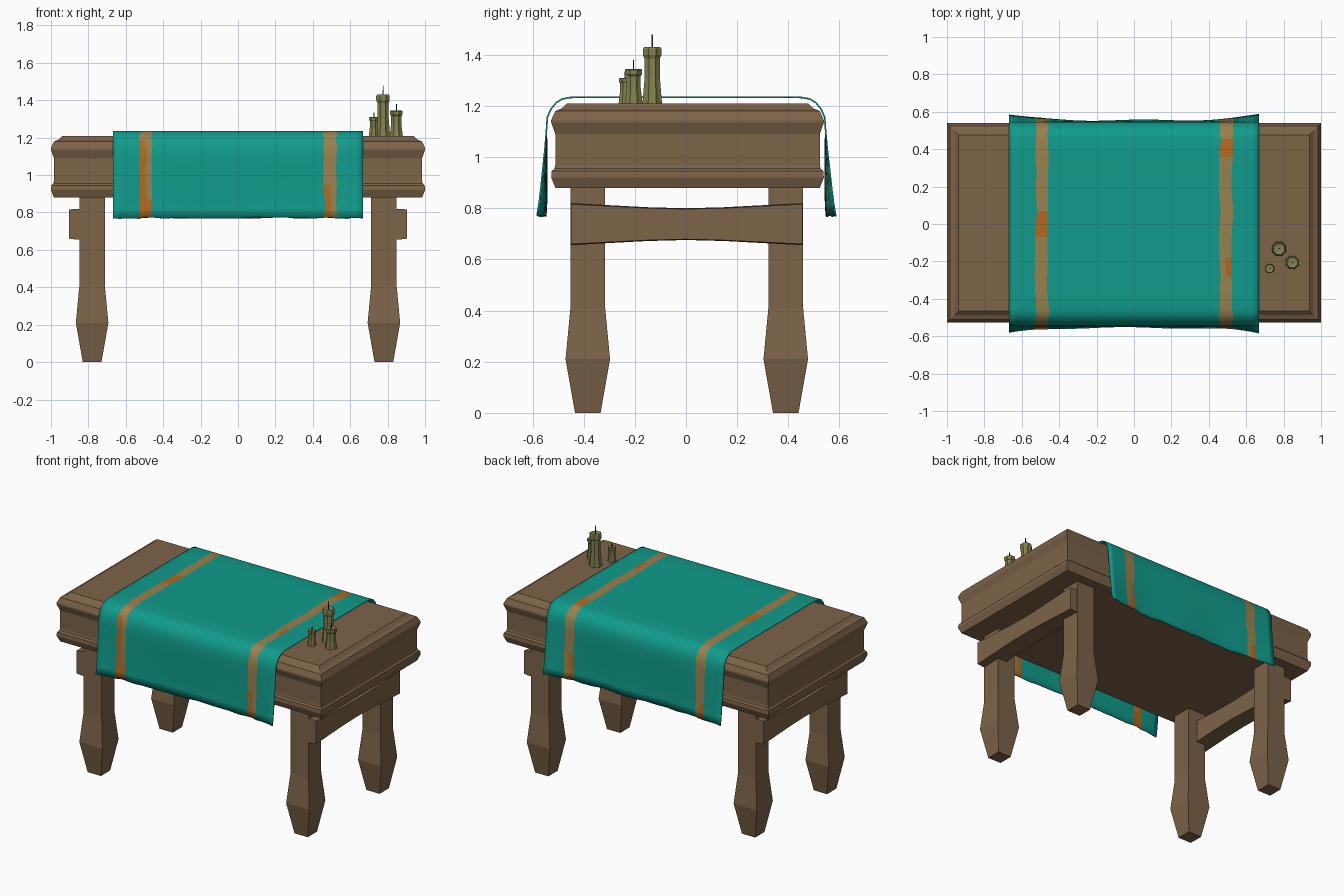
import bpy, bmesh, math, random

if "Cube" in bpy.data.objects:
    bpy.data.objects.remove(bpy.data.objects["Cube"])

random.seed(4)


def material(name, rgb):
    m = bpy.data.materials.new(name)
    m.diffuse_color = (*rgb, 1)
    m.use_nodes = True
    m.node_tree.nodes["Principled BSDF"].inputs["Base Color"].default_value = m.diffuse_color
    return m


WOOD = material("brown wood", (0.205, 0.125, 0.065))
TEAL = material("teal cloth", (0.005, 0.33, 0.26))
TAN = material("tan stripe", (0.32, 0.22, 0.075))
ORANGE = material("orange stripe", (0.45, 0.14, 0.015))
WAX = material("olive wax", (0.23, 0.225, 0.075))
WICK = material("dark wick", (0.03, 0.025, 0.015))


def finish(bm, name, mats):
    bmesh.ops.recalc_face_normals(bm, faces=bm.faces)
    me = bpy.data.meshes.new(name)
    bm.to_mesh(me)
    bm.free()
    for m in mats:
        me.materials.append(m)
    ob = bpy.data.objects.new(name, me)
    bpy.context.collection.objects.link(ob)
    return ob


def loft(name, rings, mats):
    """Join rings of points and cap both ends."""
    bm = bmesh.new()
    loops = [[bm.verts.new(p) for p in ring] for ring in rings]
    n = len(loops[0])
    for a, b in zip(loops, loops[1:]):
        for i in range(n):
            j = (i + 1) % n
            bm.faces.new((a[i], a[j], b[j], b[i]))
    bm.faces.new(loops[0])
    bm.faces.new(loops[-1])
    return finish(bm, name, mats)


def rect(cx, cy, hx, hy, z):
    return [(cx + sx * hx, cy + sy * hy, z)
            for sx, sy in ((-1, -1), (1, -1), (1, 1), (-1, 1))]


# Moulded table top: (height, inset from the widest outline)
moulding = [(0.88, 0.016), (0.92, 0.0), (0.945, 0.002), (0.955, 0.013),
            (0.97, 0.016), (1.09, 0.016), (1.135, 0.0), (1.145, 0.0),
            (1.18, 0.016), (1.19, 0.04), (1.21, 0.062)]
loft("table_top", [rect(0, 0.006, 1 - i, 0.533 - i, z) for z, i in moulding], [WOOD])

# Four square legs with swollen feet
leg_profile = [(0, 0.05), (0.21, 0.087), (0.41, 0.068), (0.89, 0.068)]
for sx, side in ((-1, "left"), (1, "right")):
    for y, end in ((-0.384, "front"), (0.39, "back")):
        loft(f"{end}_{side}_leg",
             [rect(sx * 0.78, y, h, h, z) for z, h in leg_profile], [WOOD])
    # Arched side rail across each pair of legs
    top = [(-0.45, 0.82), (-0.3, 0.812), (-0.15, 0.804), (0, 0.8),
           (0.15, 0.804), (0.3, 0.812), (0.456, 0.82)]
    outline = top + [(y, 1.476 - z) for y, z in reversed(top)]
    rings = [[(sx * x, y, 0.738 + (z - 0.738) * k) for y, z in outline]
             for x, k in ((0.78, 1), (0.87, 1), (0.903, 0.95))]
    loft(f"{side}_side_rail", rings, [WOOD])

# Cloth runner: half cross-section from hem to middle, mirrored
half = [(0.572, 0.77), (0.566, 0.82), (0.562, 0.87), (0.557, 0.95), (0.552, 1.03),
        (0.549, 1.10), (0.545, 1.157), (0.53, 1.19), (0.51, 1.215),
        (0.485, 1.23), (0.455, 1.236), (0.36, 1.237), (0.28, 1.237),
        (0.18, 1.237), (0.07, 1.237)]
path = [(-y, z) for y, z in half] + half[::-1]
side_cols = [0.667, 0.63, 0.58, 0.525, 0.493, 0.46, 0.40, 0.32, 0.24, 0.16, 0.08]
cols = [-x for x in side_cols] + [0] + side_cols[::-1]
bm = bmesh.new()
grid = []
for y, z in path:
    row = []
    t = max(0, (1.1 - z) / 0.33)
    sign = 1 if y > 0 else -1
    for x in cols:
        fold = 0.03 * (abs(x) / 0.667) ** 4 - 0.017 + 0.004 * math.sin(11 * x + sign)
        px = x + (random.uniform(-0.006, 0.006) if 0.45 < abs(x) < 0.53 else 0)
        pz = z + (random.uniform(-0.004, 0.006) if z < 0.78 else 0)
        row.append(bm.verts.new((px, y + sign * t * fold, pz)))
    grid.append(row)
for r in range(len(path) - 1):
    for c in range(len(cols) - 1):
        f = bm.faces.new((grid[r][c], grid[r][c + 1], grid[r + 1][c + 1], grid[r + 1][c]))
        f.smooth = True
        x = (cols[c] + cols[c + 1]) / 2
        y = (path[r][0] + path[r + 1][0]) / 2
        z = (path[r][1] + path[r + 1][1]) / 2
        if 0.46 < abs(x) < 0.525:
            outer = abs(x) > 0.493
            if x < 0:   # worn orange patches on the left stripe
                worn = (abs(y) < 0.07 or (y < 0 and z < 0.9)
                        or (y < 0 and z < 1.2 and outer) or (z < 0.9 and outer))
            else:       # and on the right stripe
                worn = 0.36 < y < 0.46 or (z < 0.95 and not outer) or (outer and -0.28 < y < -0.18)
            f.material_index = 2 if worn else 1
cloth = finish(bm, "cloth_runner", [TEAL, TAN, ORANGE])
if cloth.data.polygons[len(cloth.data.polygons) // 2].normal.z < 0:
    cloth.data.flip_normals()
solid = cloth.modifiers.new("thickness", "SOLIDIFY")
solid.thickness = 0.006
solid.offset = -1

# Candles with lobed, dripping sides: x, y, radius, top, wick top
for label, cx, cy, r, top, tip in (("tall", 0.775, -0.132, 0.04, 1.43, 1.48),
                                   ("medium", 0.846, -0.205, 0.037, 1.345, 1.38),
                                   ("short", 0.725, -0.238, 0.027, 1.31, 1.335)):
    h = top - 1.205
    shape = [(0, 1.05), (0.12, 0.98), (0.45, 0.82), (0.8, 0.8), (0.86, 0.98),
             (0.97, 0.98), (1, 0.85), (0.97, 0.55)]
    rings = []
    for k, s in shape:
        ring = []
        for i in range(16):
            a = math.tau * i / 16
            rr = r * s * (1 if i % 2 else 0.88)
            ring.append((cx + rr * math.cos(a), cy + rr * math.sin(a), 1.205 + h * k))
        rings.append(ring)
    loft(f"{label}_candle", rings, [WAX])
    loft(f"{label}_wick", [rect(cx, cy, 0.003, 0.003, top - 0.02),
                           rect(cx + 0.002, cy, 0.002, 0.002, tip)], [WICK])
